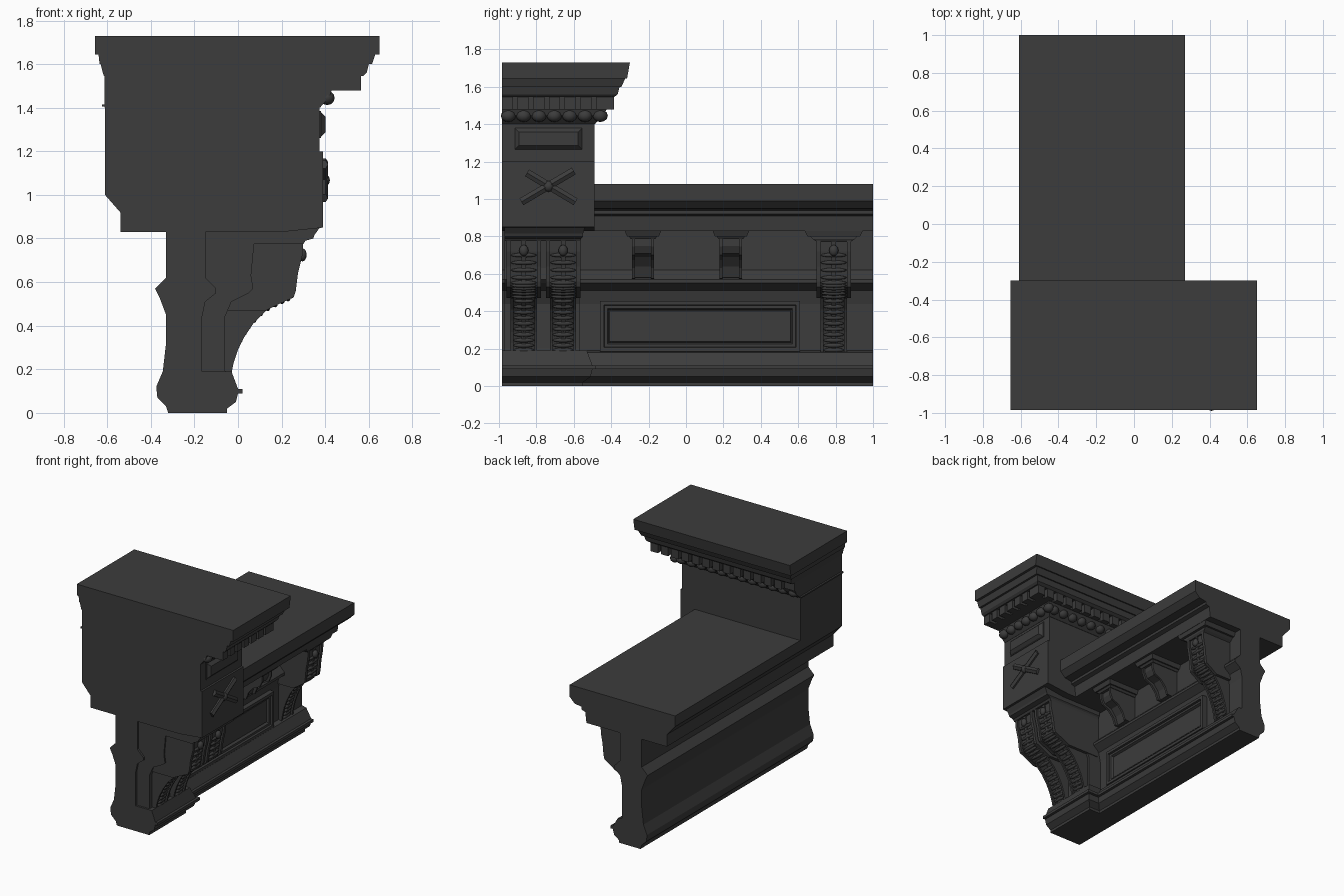
import bpy, bmesh
from math import radians, atan2
from mathutils import Matrix, Vector

if "Cube" in bpy.data.objects:
    bpy.data.objects.remove(bpy.data.objects["Cube"], do_unlink=True)

stone = bpy.data.materials.new("dark_stone")
stone.use_nodes = True
GREY = (0.045, 0.045, 0.045, 1)
stone.diffuse_color = GREY
stone.node_tree.nodes["Principled BSDF"].inputs["Base Color"].default_value = GREY


def finish(name, bm, smooth=False):
    bmesh.ops.recalc_face_normals(bm, faces=bm.faces)
    me = bpy.data.meshes.new(name)
    bm.to_mesh(me)
    bm.free()
    me.materials.append(stone)
    for p in me.polygons:
        p.use_smooth = smooth
    ob = bpy.data.objects.new(name, me)
    bpy.context.collection.objects.link(ob)
    return ob


def prism(name, profile, y0, y1):
    """Extrude an x-z profile along y."""
    bm = bmesh.new()
    face = bm.faces.new([bm.verts.new((x, y0, z)) for x, z in profile])
    ext = bmesh.ops.extrude_face_region(bm, geom=[face])
    verts = [g for g in ext["geom"] if isinstance(g, bmesh.types.BMVert)]
    bmesh.ops.translate(bm, verts=verts, vec=(0, y1 - y0, 0))
    return finish(name, bm)


def stack(name, rings):
    """Loft rectangles (z, x0, x1, y0, y1) into a stepped moulding."""
    bm = bmesh.new()
    loops = [[bm.verts.new(c) for c in ((a, c0, z), (b, c0, z), (b, c1, z), (a, c1, z))]
             for z, a, b, c0, c1 in rings]
    bm.faces.new(loops[0])
    bm.faces.new(loops[-1])
    for lo, hi in zip(loops, loops[1:]):
        for i in range(4):
            j = (i + 1) % 4
            bm.faces.new((lo[i], lo[j], hi[j], hi[i]))
    return finish(name, bm)


def box(name, x0, x1, y0, y1, z0, z1):
    return stack(name, [(z0, x0, x1, y0, y1), (z1, x0, x1, y0, y1)])


def egg(name, loc, size):
    bm = bmesh.new()
    bmesh.ops.create_uvsphere(bm, u_segments=10, v_segments=6, radius=1,
                              matrix=Matrix.Translation(loc) @ Matrix.Diagonal((*size, 1)))
    return finish(name, bm, True)


def panel(name, x0, x1, y0, y1, z0, z1, steps):
    """Plate facing +x, with (inset, depth) steps in its face."""
    ob = box(name, x0, x1, y0, y1, z0, z1)
    bm = bmesh.new()
    bm.from_mesh(ob.data)
    face = max(bm.faces, key=lambda f: f.calc_center_median().x)
    for inset, depth in steps:
        bmesh.ops.inset_region(bm, faces=[face], thickness=inset, depth=0)
        bmesh.ops.translate(bm, verts=face.verts, vec=(depth, 0, 0))
    bm.to_mesh(ob.data)
    bm.free()
    return ob


FRONT, BACK = -0.985, 1.0

# Long wall with rear mouldings, bead and base
prism("wall", [(-.32, 0), (-.33, .03), (-.37, .07), (-.375, .12), (-.345, .19), (-.33, .32),
               (-.33, .45), (-.36, .53), (-.38, .57), (-.33, .62), (-.33, .85),
               (-.15, .85), (-.15, .62), (-.10, .57), (-.10, .55), (-.15, .51), (-.165, .44),
               (-.165, .19), (-.13, .18), (-.09, .11), (-.07, .11), (-.07, .09),
               (-.09, .09), (-.10, .05), (-.14, .02), (-.14, 0)], FRONT, BACK)

# Overhanging shelf
prism("shelf", [(-.61, 1.08), (-.61, 1.0), (-.54, .92), (-.54, .83), (.13, .83), (.14, .91),
                (.17, .92), (.17, .94), (.23, .95), (.25, .97), (.27, .99), (.27, 1.08)],
      -.52, BACK)

# End block
prism("end_block", [(-.61, 1.56), (-.61, 1), (-.54, .92), (-.54, .83), (.2, .83), (.39, .85),
                    (.39, 1.2), (.375, 1.2), (.375, 1.56)], FRONT, -.49)

# Crown of the end block
stack("crown", [(z, xl, xr, FRONT, yr) for z, xl, xr, yr in (
    (1.40, -.612, .376, -.488), (1.45, -.612, .42, -.44), (1.48, -.612, .43, -.425),
    (1.48, -.612, .51, -.42), (1.545, -.612, .51, -.42), (1.545, -.615, .575, -.385),
    (1.56, -.62, .59, -.365), (1.60, -.63, .60, -.355), (1.60, -.635, .615, -.345),
    (1.645, -.64, .63, -.325), (1.645, -.655, .65, -.315), (1.73, -.655, .65, -.30))])
box("back_bead", -.625, -.6, FRONT, -.48, 1.405, 1.415)

# Dentils and egg ornaments on the two exposed sides
for i in range(7):
    y = FRONT + .084 * i
    box("dentil_side", .5, .565, y, y + .06, 1.48, 1.55)
for i in range(13):
    x = .505 - .086 * i
    box("dentil_rear", x, x + .06, -.43, -.385, 1.48, 1.55)
for i in range(7):
    egg("egg_side", (.41, -.95 + .082 * i, 1.445), (.035, .04, .033))
for i in range(12):
    egg("egg_rear", (.36 - .085 * i, -.46, 1.445), (.04, .035, .033))

# Raised panel and crossed leaves on the block
panel("block_panel", .37, .38, -.92, -.55, 1.26, 1.385, [(.008, 0), (.03, .022)])
for y0, z0, y1, z1 in ((-.88, .985, -.6, 1.15), (-.85, 1.14, -.59, .985)):
    a, b = Vector((.39, y0, z0)), Vector((.39, y1, z1))
    bm = bmesh.new()
    bmesh.ops.create_cone(bm, cap_ends=True, segments=6, radius1=.024, radius2=.024,
                          depth=(b - a).length)
    rot = (b - a).to_track_quat('Z', 'X').to_matrix().to_4x4()
    bmesh.ops.transform(bm, verts=bm.verts, matrix=Matrix.Translation((a + b) / 2) @ rot)
    finish("crossed_leaf", bm)
egg("cross_boss", (.395, -.735, 1.068), (.028, .03, .03))

# Pier behind the paired scrolls
prism("pier", [(-.2, .1), (-.04, .1), (-.06, .2), (-.06, .44), (-.03, .51), (.05, .55),
               (.07, .57), (.06, .63), (.08, .84), (-.2, .84)], -.97, -.57)
stack("pier_base", [(z, -.2, x, FRONT, -.50 + x) for z, x in (
    (0, -.05), (.02, -.05), (.05, -.01), (.09, 0), (.09, .02), (.11, .02), (.11, 0),
    (.19, -.03))])
stack("pier_cap", [(z, -.14, x, -.97, y) for z, x, y in (
    (.775, .30, -.565), (.79, .31, -.56), (.80, .345, -.55), (.815, .35, -.55),
    (.85, .375, -.54))])

UPPER = [(.30, .80), (.295, .72), (.275, .64), (.265, .56), (.255, .53), (.20, .505), (.13, .47)]
LOWER = [(.13, .47), (.07, .41), (.03, .35), (0, .29), (-.02, .23), (-.03, .18)]


def scroll(name, y, scale, shift, depth, z_low):
    """Scroll bracket: wide upper curl, narrow tail, side rims and ribs."""
    def place(path, inset):
        return [(p[0] * scale + shift - inset, p[1]) for p in path]
    for part, path, half, rim in (("curl", UPPER, .092, .022), ("tail", LOWER, .07, .014)):
        bottom = path[-1][1] if part == "curl" else z_low
        top = path[0][1]

        def section(inset):
            pts = place(path, inset)
            return [(depth, top)] + pts + [(depth, bottom)]
        prism(name + "_" + part, section(.015), y - half, y + half)
        for s in (-1, 1):
            edge = y + s * half
            prism(name + "_rim", section(0), edge, edge - s * rim)
        prism(name + "_spine", section(.006), y - .012, y + .012)
        # leaf ribs along the curve
        pts = place(path, .012)[1 if part == "curl" else 0:]
        for (xa, za), (xb, zb) in zip(pts, pts[1:]):
            for t in (.25, .75):
                x, z = xa + (xb - xa) * t, za + (zb - za) * t
                egg(name + "_rib", (x, y, z), (.012, half - rim, .012))
    # square block with boss at the head
    x = .30 * scale + shift
    egg(name + "_boss", (x - .004, y, .725), (.02, .025, .03))


for y in (-.867, -.657):
    scroll("pier_scroll", y, 1, 0, -.14, .18)
scroll("far_scroll", .79, .72, -.12, -.2, .14)
stack("far_scroll_cap", [(z, -.2, x, .79 - w, .79 + w) for z, x, w in (
    (.77, .09, .09), (.785, .10, .11), (.80, .10, .125), (.80, .12, .14), (.84, .13, .16))])

# Small brackets below the shelf
for y in (-.23, .24):
    prism("bracket", [(-.16, .83), (.06, .83), (.06, .75), (.04, .71), (-.02, .69), (-.06, .64),
                      (-.08, .58), (-.16, .57)], y - .045, y + .045)
    for s in (-1, 1):
        prism("bracket_rim", [(-.16, .83), (.075, .83), (.075, .745), (.055, .70), (0, .675),
                              (-.04, .63), (-.06, .575), (-.16, .57)],
              y + s * .06, y + s * .044)
    stack("bracket_cap", [(z, -.16, x, y - w, y + w) for z, x, w in (
        (.785, .08, .065), (.80, .09, .075), (.80, .10, .085), (.835, .115, .1))])

# Framed panel on the wall
panel("wall_panel", -.17, -.125, -.46, .61, .185, .455,
      [(.03, 0), (.004, -.015), (.022, 0), (.012, -.02), (.006, .008)])
